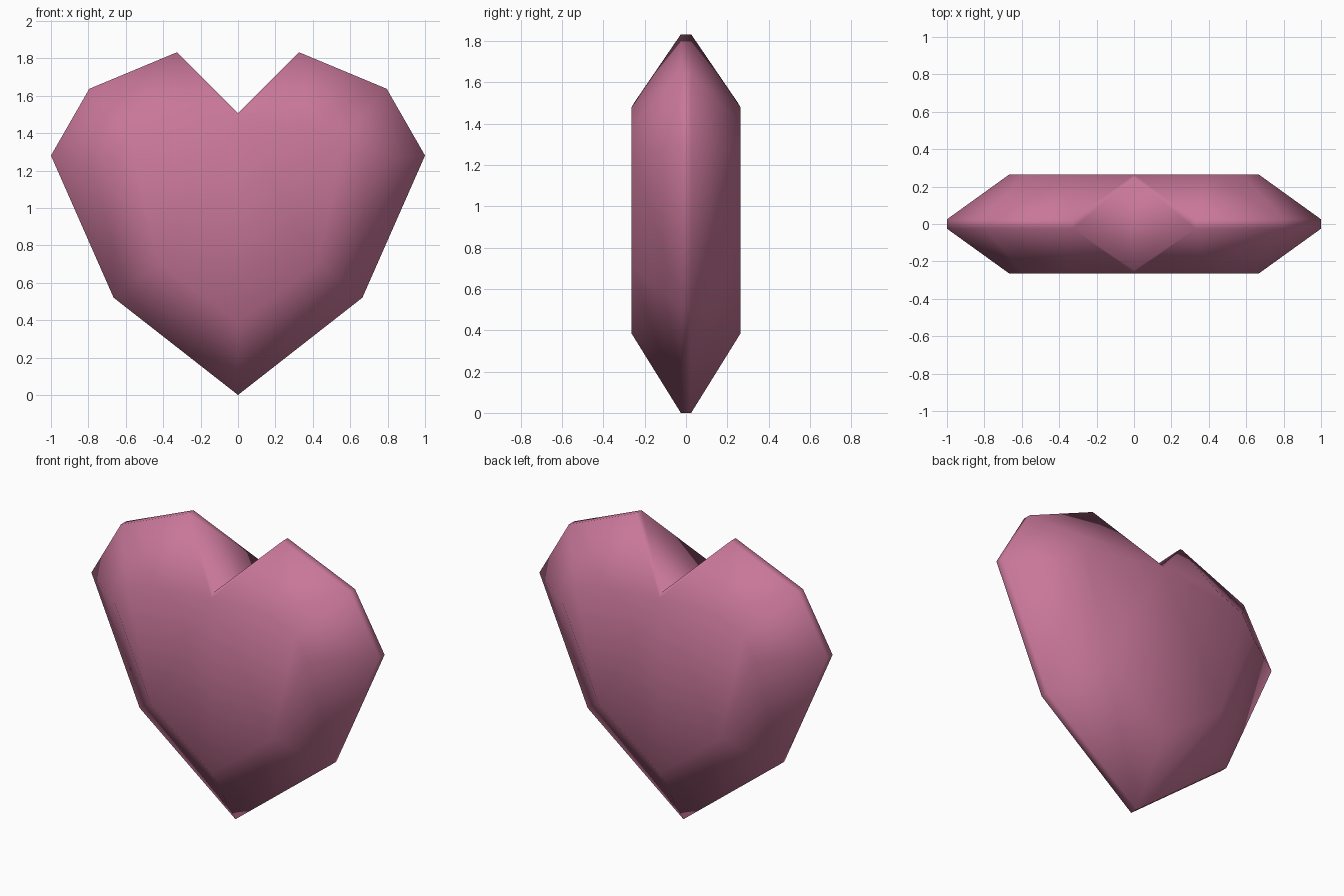
import bpy, bmesh

if "Cube" in bpy.data.objects:
    bpy.data.objects.remove(bpy.data.objects["Cube"])

# right half outlines (x, z), bottom tip to lobe peak
RIM = [(0, 0), (0.665, 0.52), (1.0, 1.28), (0.795, 1.637), (0.327, 1.832)]
FACE = [(0, 0.385), (0.425, 0.71), (0.668, 1.26), (0.585, 1.395), (0.39, 1.478)]
RIM_Y, FACE_Y = 0.025, 0.264

pink = bpy.data.materials.new("rose pink")
pink.diffuse_color = (0.58, 0.185, 0.32, 1)
pink.use_nodes = True
pink.node_tree.nodes["Principled BSDF"].inputs["Base Color"].default_value = pink.diffuse_color

bm = bmesh.new()
sides = []
for s in (-1, 1):
    rim = [bm.verts.new((x, s * RIM_Y, z)) for x, z in RIM]
    inner = [bm.verts.new((x, s * FACE_Y, z)) for x, z in FACE]
    top = bm.verts.new((0, s * FACE_Y, 1.478))
    notch = bm.verts.new((0, s * 0.248, 1.505))
    # flat face, sloped border and the slope beside the cleft
    bm.faces.new(inner + [top])
    for i in range(len(rim) - 1):
        bm.faces.new((rim[i], rim[i + 1], inner[i + 1], inner[i]))
    bm.faces.new((rim[-1], notch, top, inner[-1]))
    sides.append((rim, notch))

# narrow rim strip and the wall of the cleft
(fr, fn), (br, bn) = sides
for i in range(len(fr) - 1):
    bm.faces.new((fr[i], fr[i + 1], br[i + 1], br[i]))
bm.faces.new((fr[-1], fn, bn, br[-1]))

# mirror to the left half and weld
half = bm.verts[:] + bm.edges[:] + bm.faces[:]
dup = bmesh.ops.duplicate(bm, geom=half)["geom"]
for v in [g for g in dup if isinstance(g, bmesh.types.BMVert)]:
    v.co.x = -v.co.x
bmesh.ops.remove_doubles(bm, verts=bm.verts[:], dist=0.0005)
bmesh.ops.recalc_face_normals(bm, faces=bm.faces[:])
for f in bm.faces:
    f.smooth = True

mesh = bpy.data.meshes.new("heart")
bm.to_mesh(mesh)
bm.free()
mesh.materials.append(pink)
heart = bpy.data.objects.new("heart", mesh)
bpy.context.collection.objects.link(heart)
